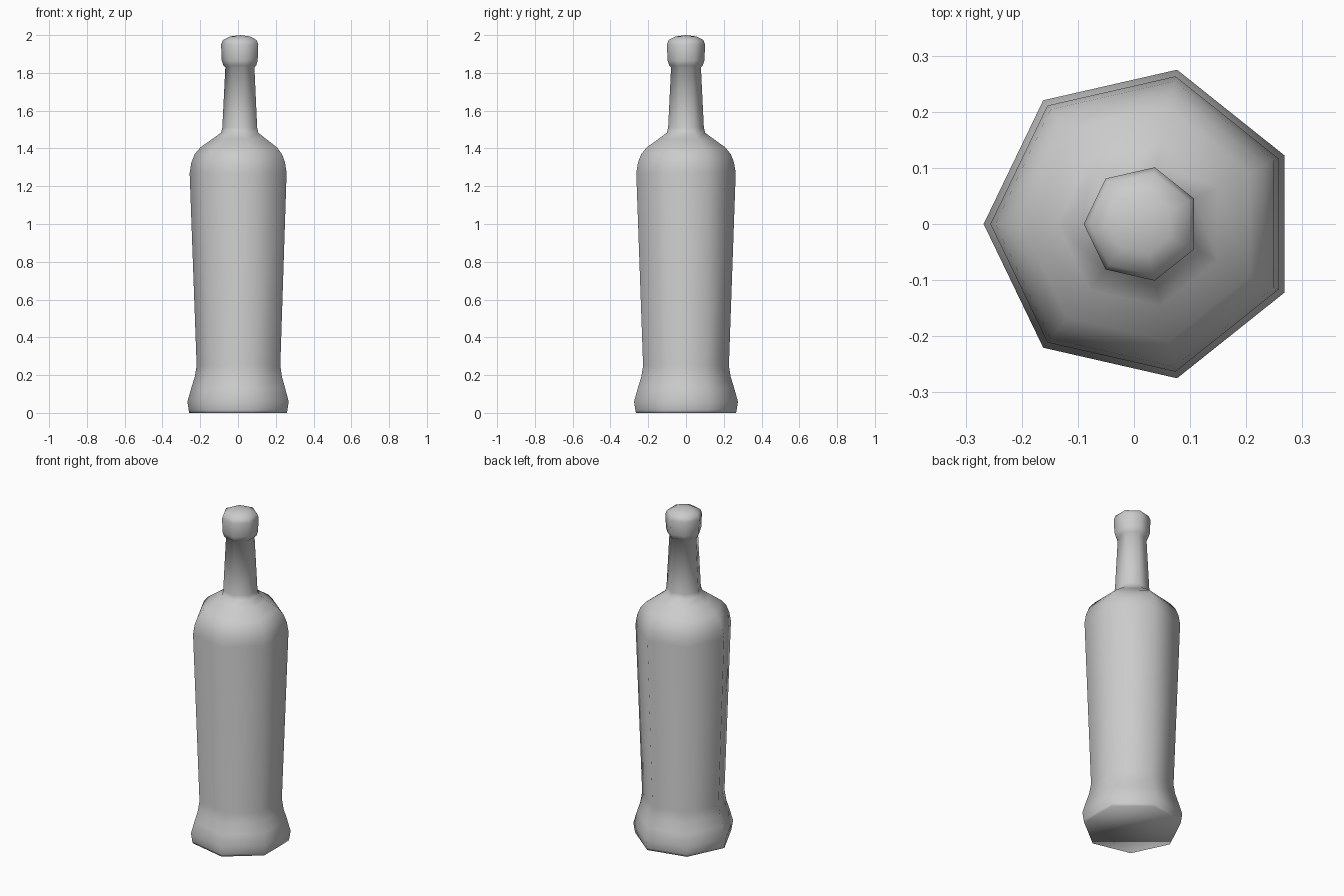
import bpy, bmesh
from math import cos, sin, pi

if "Cube" in bpy.data.objects:
    bpy.data.objects.remove(bpy.data.objects["Cube"])

SIDES = 7
CX = 0.014  # heptagon axis, so the bounds are centred on x = 0

# bottle outline: (radius, height)
PROFILE = [
    (0.272, 0.0), (0.275, 0.015), (0.282, 0.06), (0.262, 0.13),
    (0.243, 0.19), (0.233, 0.25),                       # flared foot
    (0.270, 1.27), (0.261, 1.325), (0.243, 1.37), (0.214, 1.405),
    (0.150, 1.45), (0.104, 1.483), (0.097, 1.51),       # shoulder
    (0.081, 1.83),                                      # neck
    (0.091, 1.838), (0.1, 1.865), (0.1036, 1.95), (0.094, 1.974),
    (0.055, 1.993),                                     # lip and stopper
]

bm = bmesh.new()
rings = []
for r, z in PROFILE:
    rings.append([bm.verts.new((CX + r * cos(pi + 2 * pi * i / SIDES),
                                r * sin(pi + 2 * pi * i / SIDES), z))
                  for i in range(SIDES)])

# walls
for a, b in zip(rings, rings[1:]):
    for i in range(SIDES):
        j = (i + 1) % SIDES
        bm.faces.new((a[i], a[j], b[j], b[i]))

# flat bottom and slightly domed top
bm.faces.new(rings[0][::-1])
tip = bm.verts.new((CX, 0, 2.0))
for i in range(SIDES):
    bm.faces.new((rings[-1][i], rings[-1][(i + 1) % SIDES], tip))

for f in bm.faces:
    f.smooth = True

mesh = bpy.data.meshes.new("bottle")
bm.to_mesh(mesh)
bm.free()
bpy.context.collection.objects.link(bpy.data.objects.new("bottle", mesh))
